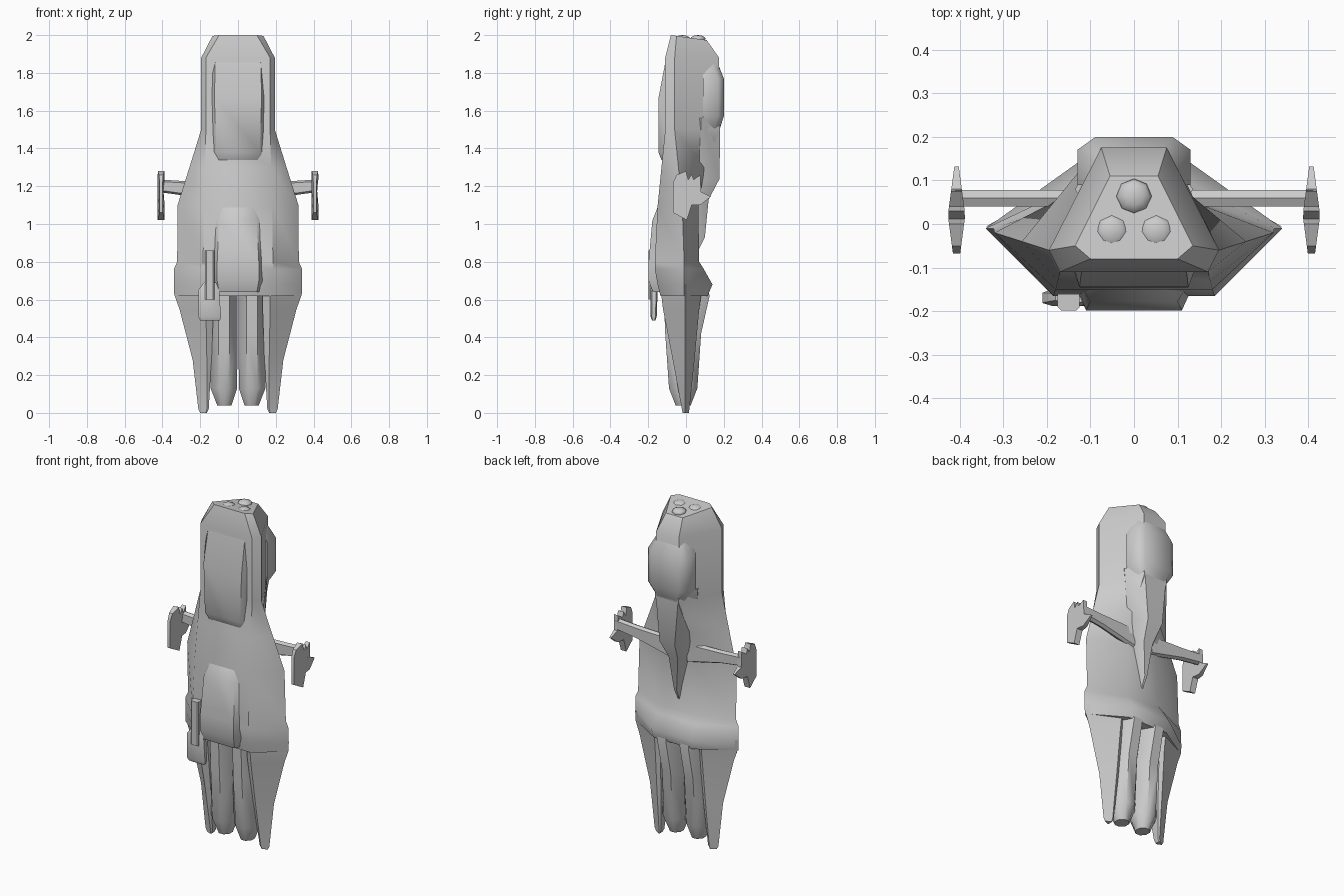
import bpy, bmesh, math


def finish(name, bm, angle=40):
    bmesh.ops.recalc_face_normals(bm, faces=bm.faces)
    me = bpy.data.meshes.new(name)
    bm.to_mesh(me)
    bm.free()
    ob = bpy.data.objects.new(name, me)
    bpy.context.collection.objects.link(ob)
    me.shade_smooth()
    me.set_sharp_from_angle(angle=math.radians(angle))
    return ob


def loft(name, rings, angle=40):
    """Skin a list of equal-length 3D rings and cap both ends."""
    bm = bmesh.new()
    vs = [[bm.verts.new(p) for p in r] for r in rings]
    n = len(rings[0])
    for a, b in zip(vs, vs[1:]):
        for i in range(n):
            j = (i + 1) % n
            bm.faces.new((a[i], a[j], b[j], b[i]))
    bm.faces.new(vs[0])
    bm.faces.new(vs[-1])
    return finish(name, bm, angle)


def sym(z, *half, tilt=0.0):
    """Mirror-symmetric ring from its right half; tilt slopes it along y."""
    pts = list(half) + [(-x, y) for x, y in reversed(half)]
    return [(x, y, z + tilt * (y + 0.08)) for x, y in pts]


def mirror(ob):
    m = ob.modifiers.new("mirror", 'MIRROR')
    m.use_axis[0] = True
    return ob


# main hull: front corner, side ridge, rear corner
loft("hull", [
    sym(2.0, (.10, -.08), (.135, -.05), (.055, .11), tilt=-.14),
    sym(1.88, (.17, -.11), (.195, -.06), (.075, .175)),
    sym(1.5, (.17, -.11), (.195, -.06), (.078, .18)),
    sym(1.3, (.175, -.13), (.257, -.04), (.09, .10)),
    sym(1.1, (.18, -.15), (.32, -.02), (.10, .065)),
    sym(.8, (.185, -.165), (.322, -.01), (.11, .07)),
    sym(.76, (.185, -.165), (.34, -.01), (.12, .095)),
    sym(.68, (.185, -.15), (.34, -.01), (.13, .14)),
    sym(.62, (.18, -.135), (.337, -.01), (.13, .115)),
], 45)

# rear spine narrowing to a point
loft("spine", [
    sym(1.56, (.12, .05), (.135, .08), (.078, .18)),
    sym(1.24, (.09, .03), (.10, .07), (.05, .178)),
    sym(1.13, (.06, .03), (.065, .06), (.03, .12)),
    sym(.93, (.02, .03), (.02, .06), (.008, .10)),
    sym(.86, (.01, .03), (.01, .05), (.004, .065)),
], 45)

# raised panel on the front of the neck
loft("front_panel", [
    sym(1.87, (.12, -.107), (.14, -.09)),
    sym(1.67, (.125, -.145), (.145, -.09)),
    sym(1.38, (.115, -.146), (.14, -.09)),
    sym(1.34, (.10, -.13), (.13, -.09)),
], 60)

# belly bulge
loft("belly", [
    sym(1.09, (.08, -.15), (.10, -.12)),
    sym(1.02, (.10, -.178), (.135, -.12)),
    sym(.80, (.11, -.198), (.145, -.12)),
    sym(.70, (.11, -.198), (.145, -.12)),
    sym(.64, (.10, -.175), (.125, -.10)),
], 60)

# canopy on the back of the head
loft("canopy", [
    sym(1.86, (.085, .09), (.085, .14), (.06, .165)),
    sym(1.77, (.13, .09), (.13, .17), (.088, .2)),
    sym(1.57, (.13, .09), (.13, .17), (.088, .2)),
    sym(1.50, (.09, .09), (.09, .15), (.06, .178)),
], 50)

# side prongs: inner front, front, outer ridge, rear, inner rear
prong = [
    (.68, .13, .17, .338, .155, -.14, .10),
    (.62, .13, .17, .335, .155, -.13, .08),
    (.55, .13, .17, .31, .155, -.122, .07),
    (.28, .14, .165, .24, .16, -.07, .045),
    (.02, .155, .165, .21, .165, -.022, .018),
    (0.0, .165, .17, .20, .17, -.018, .015),
]
mirror(loft("prong", [
    [(xi, yf * .8, z), (xf, yf, z), (xo, -.005, z), (xb, yb, z), (xi, yb * .8, z)]
    for z, xi, xf, xo, xb, yf, yb in prong]))

# twin engine nacelles with chamfered octagon sections
def octagon(z, x0, x1, y0, y1, c=.3):
    cx, cy = (x1 - x0) * c, (y1 - y0) * c
    return [(x0 + cx, y0, z), (x1 - cx, y0, z), (x1, y0 + cy, z), (x1, y1 - cy, z),
            (x1 - cx, y1, z), (x0 + cx, y1, z), (x0, y1 - cy, z), (x0, y0 + cy, z)]


mirror(loft("engine", [
    octagon(.72, .005, .14, -.12, .10),
    octagon(.62, .003, .145, -.118, .125),
    octagon(.42, .002, .145, -.11, .08),
    octagon(.13, .005, .145, -.09, .06),
    octagon(.04, .035, .11, -.055, .025),
], 50))

# sensor domes on top
for x, y in ((0, .063), (.051, -.018), (-.051, -.018)):
    bm = bmesh.new()
    bmesh.ops.create_uvsphere(bm, u_segments=8, v_segments=6, radius=.041)
    for v in bm.verts:
        v.co = (v.co.x + x, v.co.y + y, v.co.z * .5 + 1.9795)
    finish("sensor_dome", bm, 60)

# wing struts
mirror(loft("wing_strut", [
    [(x, .04, z0 + .01), (x, .06, z0), (x, .078, z0 + .01),
     (x, .078, z1 - .01), (x, .06, z1), (x, .04, z1 - .01)]
    for x, z0, z1 in ((.06, 1.10, 1.22), (.28, 1.15, 1.227), (.41, 1.168, 1.235))], 50))

# wing tip plates: side outline, thickest around the strut
outline = [(-.068, 1.06), (-.068, 1.22), (-.05, 1.26), (0, 1.28), (.012, 1.235),
           (.03, 1.265), (.04, 1.235), (.075, 1.26), (.08, 1.17), (.132, 1.145),
           (.075, 1.10), (.03, 1.10), (.005, 1.02)]
mirror(loft("wing_plate", [
    [(.407 + s * (.004 + .016 * max(0, 1 - abs(y - .02) / .12)), y, z) for y, z in outline]
    for s in (-1, 1)], 40))

# offset gun: housing and barrel
loft("gun_housing", [
    octagon(.69, -.18, -.11, -.18, -.155, .2),
    octagon(.65, -.21, -.10, -.188, -.15, .2),
    octagon(.51, -.21, -.09, -.188, -.155, .2),
    octagon(.49, -.20, -.095, -.18, -.162, .2),
], 50)
loft("gun_barrel", [
    octagon(z, -.175, -.125, -.198, -.15, .15) for z in (.60, .86)])
